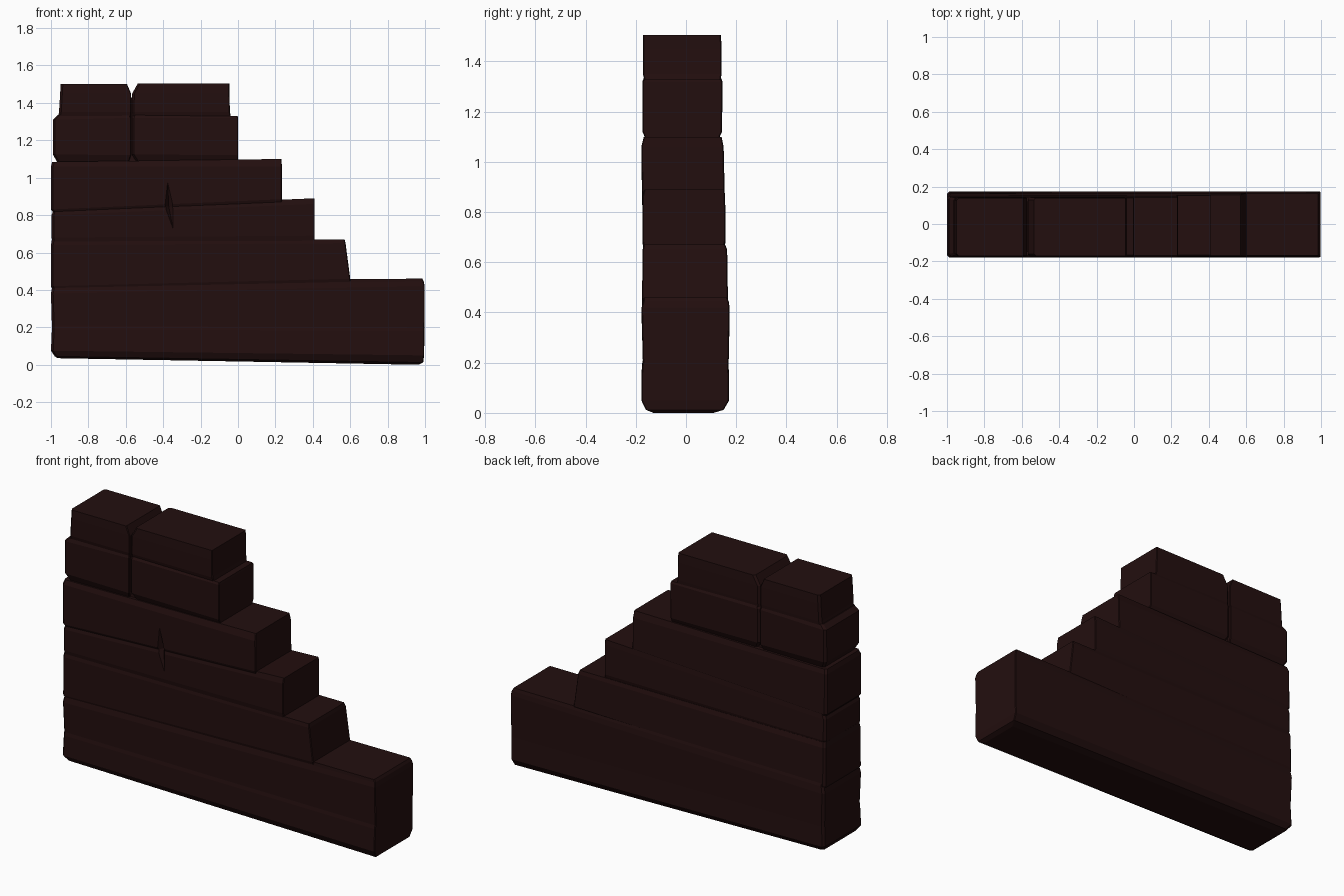
import bpy, bmesh
from mathutils import Vector

mat = bpy.data.materials.new("dark brown stone")
mat.diffuse_color = (0.0165, 0.0045, 0.0045, 1)


def block(name, rings, c=0.012):
    """Loft chamfered rectangles; ring = z at left, z at right, x0, x1, y0, y1."""
    bm = bmesh.new()
    loops = []
    for zl, zr, x0, x1, y0, y1 in rings:
        pts = [(x0 + c, y0), (x1 - 0.004, y0), (x1, y0 + 0.004), (x1, y1 - 0.004),
               (x1 - 0.004, y1), (x0 + c, y1), (x0, y1 - c), (x0, y0 + c)]
        loops.append([bm.verts.new((x, y, zl + (zr - zl) * (x - x0) / (x1 - x0)))
                      for x, y in pts])
    for a, b in zip(loops, loops[1:]):
        for i in range(8):
            j = (i + 1) % 8
            bm.faces.new((a[i], a[j], b[j], b[i]))
    bm.faces.new(loops[0][::-1])
    bm.faces.new(loops[-1])
    bmesh.ops.recalc_face_normals(bm, faces=bm.faces)
    me = bpy.data.meshes.new(name)
    bm.to_mesh(me)
    bm.free()
    ob = bpy.data.objects.new(name, me)
    me.materials.append(mat)
    bpy.context.collection.objects.link(ob)
    return ob


def wedge(name, x, z0, z1, w, y, depth):
    """Tapered sliver used to cut a crack in the front face."""
    zm = z0 + 0.5 * (z1 - z0)
    pts = [(x, y - 0.02, z1), (x + w, y - 0.02, z0), (x - w / 2, y - 0.02, zm),
           (x + w, y - 0.02, zm), (x + 0.01, y + depth, zm)]
    bm = bmesh.new()
    for p in pts:
        bm.verts.new(Vector(p))
    bmesh.ops.convex_hull(bm, input=bm.verts)
    bmesh.ops.recalc_face_normals(bm, faces=bm.faces)
    me = bpy.data.meshes.new(name)
    bm.to_mesh(me)
    bm.free()
    me.materials.append(mat)
    ob = bpy.data.objects.new(name, me)
    bpy.context.collection.objects.link(ob)
    ob.hide_render = True
    ob.hide_set(True)
    return ob


# long base course with a sloping, chamfered underside
block("base_course", [
    (0.035, 0.00, -0.965, 0.965, -0.13, 0.11),
    (0.045, 0.012, -0.98, 0.99, -0.16, 0.15),
    (0.075, 0.05, -1.0, 0.995, -0.178, 0.172),
    (0.19, 0.18, -0.995, 0.997, -0.176, 0.170),
    (0.21, 0.20, -0.995, 0.997, -0.172, 0.170),
    (0.38, 0.42, -1.0, 0.998, -0.177, 0.174),
    (0.42, 0.445, -0.992, 0.993, -0.170, 0.170),
    (0.455, 0.46, -0.985, 0.985, -0.168, 0.163)])

# three long courses stepping back
block("step_one", [
    (0.39, 0.43, -0.985, 0.605, -0.165, 0.155),
    (0.42, 0.46, -1.0, 0.60, -0.175, 0.167),
    (0.64, 0.65, -1.0, 0.575, -0.173, 0.164),
    (0.67, 0.67, -0.995, 0.57, -0.168, 0.156)])
step_two = block("step_two", [
    (0.65, 0.655, -0.99, 0.41, -0.168, 0.150),
    (0.68, 0.69, -0.997, 0.41, -0.174, 0.158),
    (0.80, 0.86, -0.997, 0.41, -0.174, 0.156),
    (0.83, 0.89, -0.985, 0.41, -0.166, 0.153)])
step_three = block("step_three", [
    (0.81, 0.86, -0.985, 0.235, -0.165, 0.145),
    (0.83, 0.885, -1.0, 0.235, -0.175, 0.154),
    (1.06, 1.06, -1.0, 0.235, -0.178, 0.150),
    (1.085, 1.10, -0.993, 0.232, -0.168, 0.142)])

# split upper course and top blocks
block("upper_block_left", [
    (1.08, 1.08, -0.965, -0.585, -0.155, 0.125),
    (1.125, 1.12, -0.99, -0.572, -0.174, 0.144),
    (1.31, 1.32, -0.99, -0.572, -0.173, 0.145),
    (1.335, 1.335, -0.965, -0.58, -0.166, 0.138)])
block("upper_block_right", [
    (1.08, 1.08, -0.54, 0.0, -0.155, 0.125),
    (1.125, 1.12, -0.568, 0.0, -0.174, 0.144),
    (1.32, 1.32, -0.568, 0.0, -0.174, 0.145),
    (1.34, 1.33, -0.56, -0.002, -0.166, 0.138)])
block("top_block_left", [
    (1.31, 1.31, -0.965, -0.572, -0.162, 0.138),
    (1.35, 1.35, -0.957, -0.572, -0.172, 0.141),
    (1.45, 1.45, -0.951, -0.572, -0.172, 0.141),
    (1.50, 1.50, -0.948, -0.593, -0.171, 0.140)])
block("top_block_right", [
    (1.31, 1.31, -0.568, -0.035, -0.162, 0.138),
    (1.35, 1.35, -0.568, -0.043, -0.172, 0.141),
    (1.45, 1.45, -0.566, -0.046, -0.172, 0.141),
    (1.505, 1.505, -0.535, -0.046, -0.171, 0.140)])

# dark core closing the joint between the split blocks
block("joint_core", [
    (1.05, 1.05, -0.61, -0.53, -0.15, 0.12),
    (1.43, 1.43, -0.61, -0.53, -0.15, 0.12)])

# vertical crack across two courses
crack = wedge("crack_cutter", -0.38, 0.64, 1.05, 0.05, -0.175, 0.03)
for ob in (step_two, step_three):
    m = ob.modifiers.new("crack", "BOOLEAN")
    m.operation = "DIFFERENCE"
    m.object = crack
    m.solver = "EXACT"
